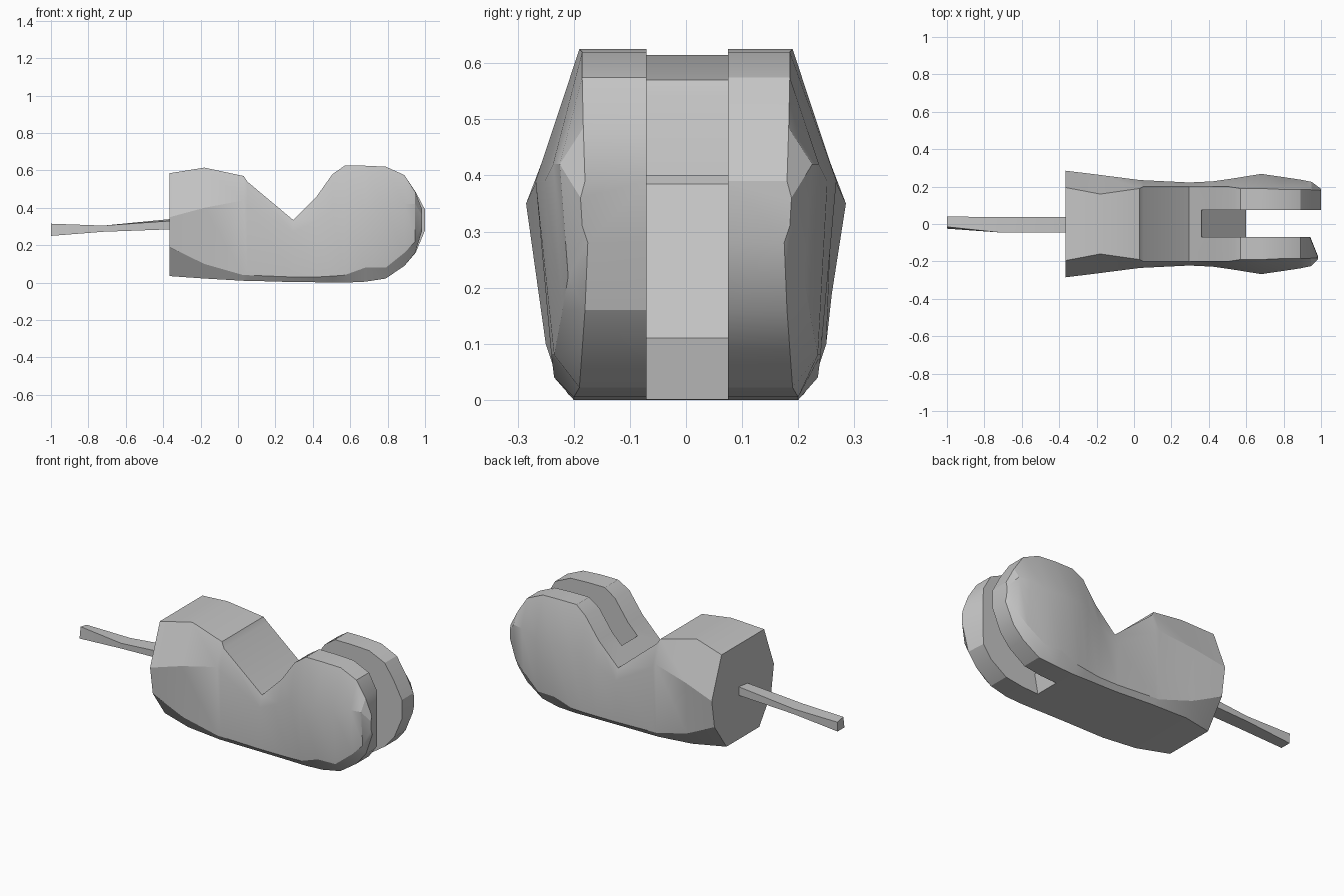
import bpy
import bmesh
import math

cube = bpy.data.objects.get("Cube")
if cube:
    bpy.data.objects.remove(cube, do_unlink=True)

grey = bpy.data.materials.new("plain grey")
grey.use_nodes = True
grey.diffuse_color = (0.56, 0.56, 0.56, 1)
grey.node_tree.nodes["Principled BSDF"].inputs["Base Color"].default_value = (0.56, 0.56, 0.56, 1)


def loft(name, rings):
    """Skin a list of equal-length point rings and cap both ends."""
    bm = bmesh.new()
    loops = [[bm.verts.new(p) for p in ring] for ring in rings]
    n = len(loops[0])
    for a, b in zip(loops, loops[1:]):
        for i in range(n):
            j = (i + 1) % n
            bm.faces.new((a[i], a[j], b[j], b[i]))
    bm.faces.new(loops[0])
    bm.faces.new(loops[-1])
    bmesh.ops.recalc_face_normals(bm, faces=bm.faces)
    mesh = bpy.data.meshes.new(name)
    bm.to_mesh(mesh)
    bm.free()
    mesh.materials.append(grey)
    obj = bpy.data.objects.new(name, mesh)
    bpy.context.collection.objects.link(obj)
    return obj


def mirrored_ring(x, *half):
    """Section at x from (half width, height) pairs, bottom to top."""
    right = [(x, w, z) for w, z in half]
    return right + [(x, -w, z) for w, z in reversed(half)]


# Body: faceted sections (bottom, lower side, upper side, top)
body = loft("body", [
    mirrored_ring(-.365, (.15, .035), (.26, .19), (.285, .35), (.195, .585)),
    mirrored_ring(-.18, (.20, .022), (.25, .10), (.262, .40), (.16, .615)),
    mirrored_ring(.03, (.21, .01), (.23, .04), (.235, .44), (.19, .57)),
    mirrored_ring(.05, (.21, .01), (.23, .04), (.234, .42), (.2, .54)),
    mirrored_ring(.295, (.20, .003), (.222, .03), (.222, .27), (.2, .335)),
    mirrored_ring(.42, (.20, .002), (.222, .03), (.228, .33), (.2, .46)),
    mirrored_ring(.505, (.20, .001), (.23, .035), (.24, .38), (.2, .58)),
    mirrored_ring(.57, (.20, 0), (.235, .04), (.25, .40), (.19, .625)),
    mirrored_ring(.68, (.20, .005), (.24, .08), (.268, .39), (.19, .625)),
    mirrored_ring(.79, (.19, .022), (.235, .08), (.252, .39), (.185, .62)),
    mirrored_ring(.89, (.185, .09), (.22, .16), (.237, .42), (.185, .575)),
    mirrored_ring(.95, (.18, .16), (.21, .22), (.225, .42), (.183, .485)),
    mirrored_ring(1.0, (.175, .28), (.185, .31), (.188, .36), (.18, .39)),
])

# Slot with a sloping floor that splits the rounded end into two prongs
slot_profile = [(.36, .8), (.36, .385), (.6, .11), (.56, -.1), (1.2, -.1), (1.2, .8)]
slot = loft("slot_cutter", [[(x, y, z) for x, z in slot_profile] for y in (-.07, .075)])
cut = body.modifiers.new("slot", 'BOOLEAN')
cut.operation = 'DIFFERENCE'
cut.solver = 'EXACT'
cut.object = slot
bpy.context.view_layer.objects.active = body
bpy.ops.object.modifier_apply(modifier=cut.name)
slot.hide_render = True
bpy.data.objects.remove(slot, do_unlink=True)

# The right prong has a blunter inner tip
for v in body.data.vertices:
    if v.co.y < 0 and v.co.x > .94:
        keep = .75 if v.co.y < -.1 else .05
        v.co.x = .94 + (v.co.x - .94) * keep

# Thin, slightly twisted tail
tail = loft("tail", [
    [(-.36, .037, .34), (-.36, -.045, .33), (-.36, -.045, .285), (-.36, .037, .29)],
    [(-.72, .037, .305), (-.72, -.045, .305), (-.72, -.04, .272), (-.72, .037, .275)],
    [(-1, .04, .305), (-1, -.015, .315), (-1, -.025, .25), (-1, .038, .25)],
])

for obj in (body, tail):
    bpy.ops.object.select_all(action='DESELECT')
    obj.select_set(True)
    bpy.context.view_layer.objects.active = obj
    bpy.ops.object.shade_smooth_by_angle(angle=math.radians(25))
